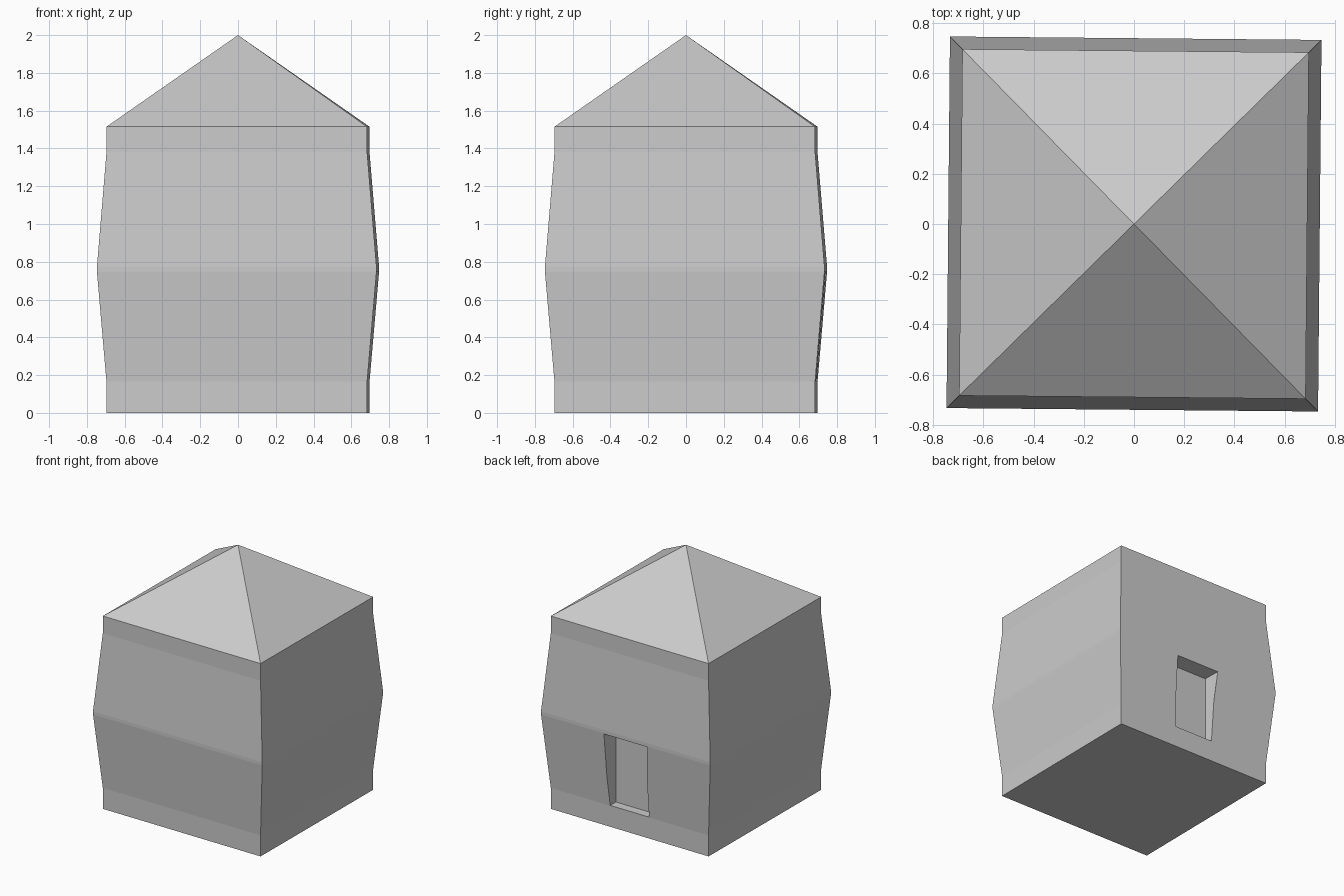
import bpy
import bmesh
import math
from mathutils import Matrix

if "Cube" in bpy.data.objects:
    bpy.data.objects.remove(bpy.data.objects["Cube"])

TWIST = Matrix.Rotation(math.radians(-0.53), 4, 'Z')


def make_object(name, bm):
    bmesh.ops.recalc_face_normals(bm, faces=bm.faces)
    bm.transform(TWIST)
    mesh = bpy.data.meshes.new(name)
    bm.to_mesh(mesh)
    bm.free()
    obj = bpy.data.objects.new(name, mesh)
    bpy.context.collection.objects.link(obj)
    return obj


def bridge(bm, low, high):
    for i in range(4):
        j = (i + 1) % 4
        bm.faces.new((low[i], low[j], high[j], high[i]))


# Hut: square rings stacked along a bulging profile (half width, z), pyramid roof on top
profile = [(0.69, 0), (0.69, 0.165), (0.74, 0.747), (0.74, 0.773), (0.69, 1.38), (0.69, 1.515)]
bm = bmesh.new()
rings = [[bm.verts.new((sx * h, sy * h, z)) for sx, sy in ((-1, -1), (1, -1), (1, 1), (-1, 1))]
         for h, z in profile]
for low, high in zip(rings, rings[1:]):
    bridge(bm, low, high)
bm.faces.new(rings[0])
apex = bm.verts.new((0, 0, 2))
for i in range(4):
    bm.faces.new((rings[-1][i], rings[-1][(i + 1) % 4], apex))
hut = make_object("hut", bm)

# Doorway cutter: upright back panel, sides flaring towards the top of the opening
bm = bmesh.new()
loops = []
for y, low_w, high_w, low_z, high_z in ((0.62, 0.17, 0.17, 0.168, 0.728),
                                        (0.86, 0.17, 0.21, 0.168, 0.757)):
    loops.append([bm.verts.new(p) for p in ((-low_w, y, low_z), (low_w, y, low_z),
                                            (high_w, y, high_z), (-high_w, y, high_z))])
bridge(bm, *loops)
for loop in loops:
    bm.faces.new(loop)
cutter = make_object("doorway_cutter", bm)
cutter.hide_render = True
cutter.display_type = 'WIRE'

# Recessed doorway in the back wall
recess = hut.modifiers.new("doorway", 'BOOLEAN')
recess.operation = 'DIFFERENCE'
recess.solver = 'EXACT'
recess.object = cutter
